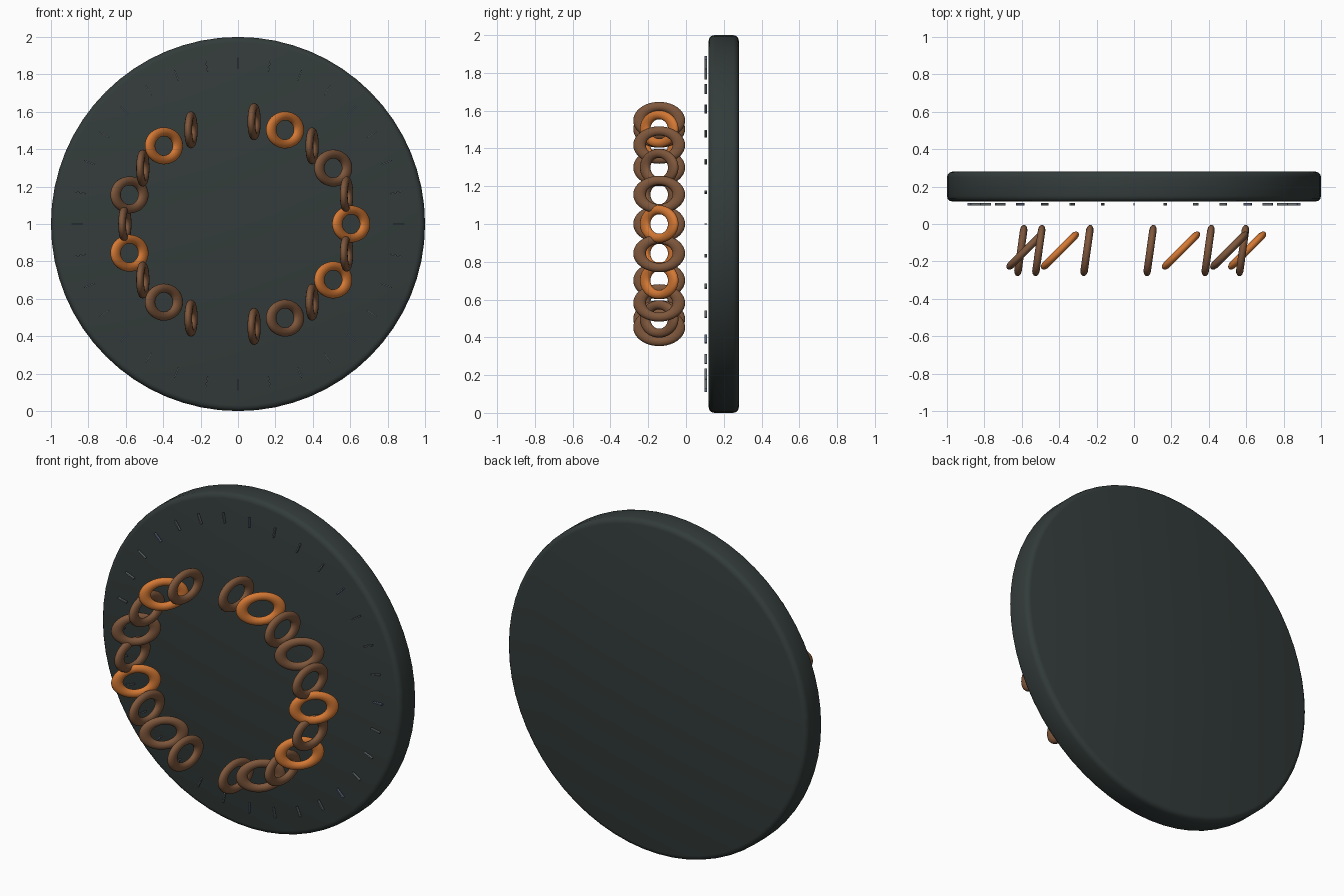
import bpy, math
from mathutils import Matrix

if "Cube" in bpy.data.objects:
    bpy.data.objects.remove(bpy.data.objects["Cube"])


def material(name, rgb):
    m = bpy.data.materials.new(name)
    m.diffuse_color = (*rgb, 1)
    m.use_nodes = True
    m.node_tree.nodes["Principled BSDF"].inputs["Base Color"].default_value = m.diffuse_color
    return m


SLATE = material("dark slate", (0.033, 0.045, 0.043))
BROWN = material("worn brown", (0.21, 0.095, 0.045))
ORANGE = material("bright copper", (0.66, 0.19, 0.035))
GREY = material("tick grey", (0.13, 0.15, 0.16))
BLUE = material("tick blue grey", (0.11, 0.14, 0.21))


def finish(name, mat, smooth=True):
    ob = bpy.context.object
    ob.name = name
    ob.data.materials.append(mat)
    if smooth:
        bpy.ops.object.shade_smooth_by_angle(angle=math.radians(40))
    return ob


# Round backing disc with a softened rim
bpy.ops.mesh.primitive_cylinder_add(vertices=64, radius=1, depth=0.16,
                                    location=(0, 0.2, 1), rotation=(math.pi / 2, 0, 0))
disc = bpy.context.object
bevel = disc.modifiers.new("rim bevel", "BEVEL")
bevel.width = 0.03
bevel.segments = 3
bevel.limit_method = "ANGLE"
bevel.angle_limit = math.radians(40)
bpy.ops.object.modifier_apply(modifier="rim bevel")
finish("backing_disc", SLATE)

# Ring of thin radial tick marks just in front of the disc
for i in range(32):
    a = i * math.tau / 32
    bpy.ops.mesh.primitive_cube_add(size=1)
    tick = finish("tick_mark", BLUE if i % 4 == 0 else GREY, smooth=False)
    tick.matrix_world = (Matrix.Translation((0.86 * math.cos(a), 0.105, 1 + 0.86 * math.sin(a)))
                         @ Matrix.Rotation(-a, 4, "Y")
                         @ Matrix.Diagonal((0.06, 0.014, 0.007, 1)))

# Oval chain of links, alternating direction, with a gap at top and bottom
COUNT = 22
for k in range(COUNT):
    if k in (6, 16):
        continue
    a = k * math.tau / COUNT
    turn = math.radians(45 if k % 2 == 0 else 82)
    bpy.ops.mesh.primitive_torus_add(major_segments=40, minor_segments=14,
                                     major_radius=0.075, minor_radius=0.024)
    link = finish("chain_link", ORANGE if k % 4 == 0 else BROWN)
    link.matrix_world = (Matrix.Translation((0.605 * math.cos(a), -0.142, 1 + 0.553 * math.sin(a)))
                         @ Matrix.Rotation(turn, 4, "Z")
                         @ Matrix.Rotation(math.pi / 2, 4, "X")
                         @ Matrix.Diagonal((1.4, 1, 0.85, 1)))
